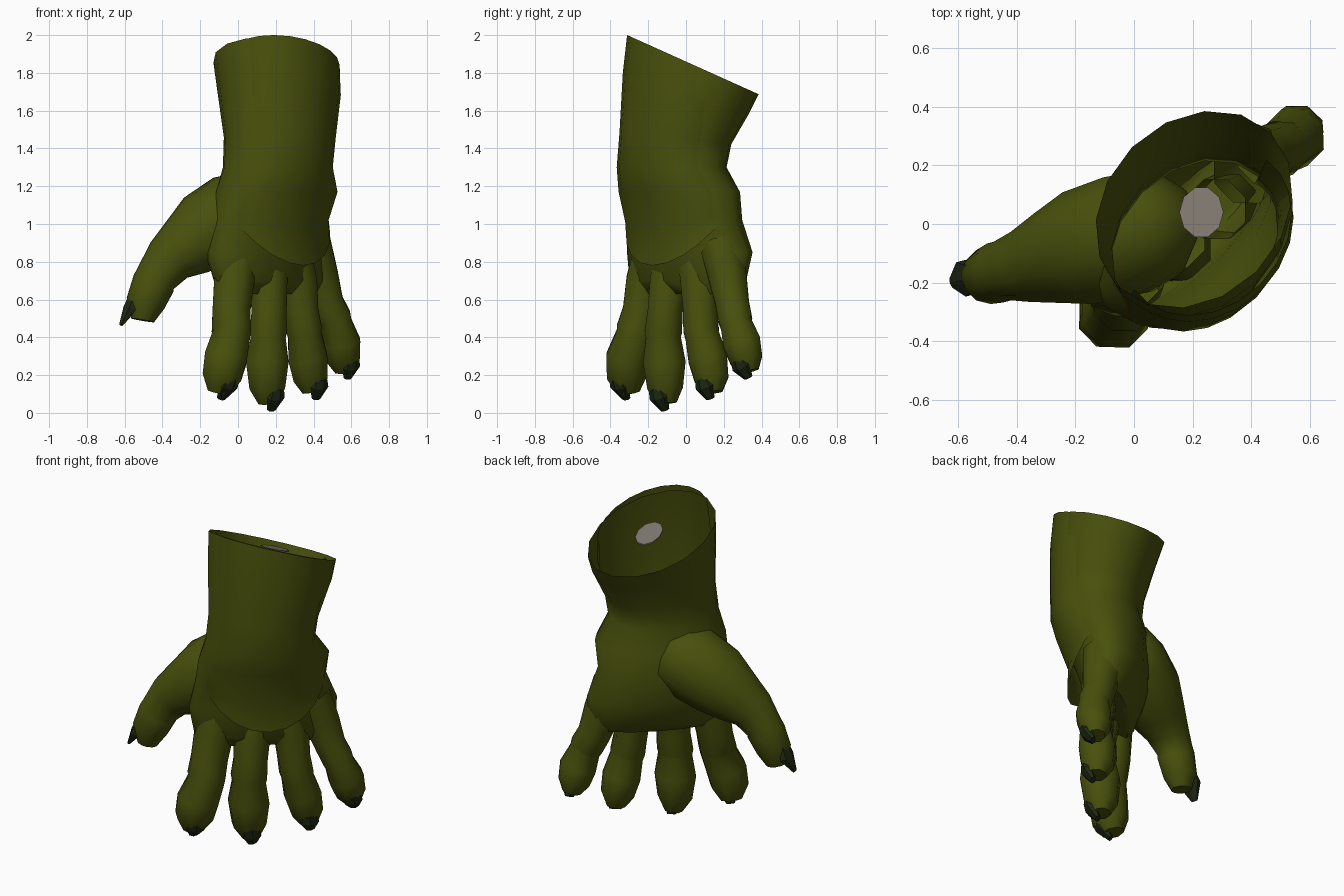
import bpy, math
from mathutils import Vector

if "Cube" in bpy.data.objects:
    bpy.data.objects.remove(bpy.data.objects["Cube"])

U = Vector((1, 1, 0)).normalized()     # across the knuckles
V = Vector((1, -1, 0)).normalized()    # out of the back of the hand


def material(name, rgb):
    m = bpy.data.materials.new(name)
    m.diffuse_color = (*rgb, 1)
    m.use_nodes = True
    m.node_tree.nodes["Principled BSDF"].inputs["Base Color"].default_value = m.diffuse_color
    return m


SKIN = material("olive_skin", (0.065, 0.080, 0.0035))
NAIL = material("dark_nail", (0.014, 0.022, 0.007))
BONE = material("grey_bone", (0.20, 0.18, 0.155))


def loft(name, rings, mat, closed=True, cap_start=False, cap_end=False, angle=55):
    """Skin a list of equal-length point rings."""
    n = len(rings[0])
    verts = [p for r in rings for p in r]
    faces = []
    for k in range(len(rings) - 1):
        for i in range(n if closed else n - 1):
            j = (i + 1) % n
            faces.append((k * n + i, k * n + j, (k + 1) * n + j, (k + 1) * n + i))
    if cap_start:
        faces.append(tuple(reversed(range(n))))
    if cap_end:
        faces.append(tuple(range((len(rings) - 1) * n, len(rings) * n)))
    me = bpy.data.meshes.new(name)
    me.from_pydata(verts, [], faces)
    me.materials.append(mat)
    ob = bpy.data.objects.new(name, me)
    bpy.context.collection.objects.link(ob)
    bpy.ops.object.select_all(action='DESELECT')
    ob.select_set(True)
    bpy.context.view_layer.objects.active = ob
    bpy.ops.object.mode_set(mode='EDIT')
    bpy.ops.mesh.select_all(action='SELECT')
    bpy.ops.mesh.normals_make_consistent(inside=False)
    bpy.ops.object.mode_set(mode='OBJECT')
    bpy.ops.object.shade_smooth_by_angle(angle=math.radians(angle))
    return ob


def tube(name, path, normal, mat, sides=8, flat=1.0, start=False, angle=55):
    """Loft round sections (x, y, z, radius) along a path."""
    pts = [Vector(p[:3]) for p in path]
    rings = []
    for k, p in enumerate(pts):
        t = (pts[min(k + 1, len(pts) - 1)] - pts[max(k - 1, 0)]).normalized()
        nn = (normal - t * normal.dot(t)).normalized()
        b = t.cross(nn)
        rings.append([p + path[k][3] * (b * math.cos(a) + nn * flat * math.sin(a))
                      for a in ((i + 0.5) * math.tau / sides for i in range(sides))])
    return loft(name, rings, mat, True, start, True, angle)


# Wrist and palm sections: height, centre x, centre y, half width, half depth, rim tilt
BODY = [(0.63, 0.19, 0.02, 0.36, 0.10, 0),
        (0.70, 0.18, 0.01, 0.41, 0.15, 0),
        (0.85, 0.16, 0.02, 0.43, 0.19, 0),
        (1.02, 0.165, -0.01, 0.38, 0.22, 0),
        (1.17, 0.20, -0.03, 0.38, 0.25, 0),
        (1.30, 0.205, -0.07, 0.32, 0.25, 0),
        (1.45, 0.215, -0.05, 0.32, 0.26, 0.25),
        (1.70, 0.215, 0.01, 0.36, 0.29, 0.75),
        (1.86, 0.205, 0.05, 0.37, 0.30, 1.0)]


def section(row, angles, grow=lambda a: 0.0):
    z, cx, cy, ru, rv, tilt = row
    out = []
    for a in angles:
        p = Vector((cx, cy, z))
        p += U * (ru + grow(a)) * math.cos(a) + V * (rv + grow(a)) * math.sin(a)
        p.z -= 0.45 * tilt * p.y
        out.append(p)
    return out


N = 16
full = [i * math.tau / N for i in range(N)]
loft("palm_and_wrist", [section(r, full) for r in BODY], SKIN, True, True)

# Overlapping forearm sheet over the back of the hand, with a rounded lower end
fan = [math.radians(d) for d in range(0, 181, 15)]


def lift(a):
    return 0.045 * math.sin(a) - 0.02


SHEET = BODY[4:7] + [(1.69, 0.22, -0.01, 0.345, 0.28, 0.75),
                     (1.86, 0.225, 0.0, 0.335, 0.265, 1.0)]
edge, mid = [], []
for p, q, a in zip(section((0.94, 0.185, -0.015, 0.37, 0.205, 0), fan, lift),
                   section(BODY[3], fan, lift), fan):
    s = math.sin(a)
    p.z += 0.12 - 0.28 * s ** 1.5
    q.z += 0.09 - 0.14 * s
    edge.append(p)
    mid.append(q)
loft("forearm_sheet", [edge, mid] + [section(r, fan, lift) for r in SHEET], SKIN, False)

# Fingers: sections, then the claw-like nail
FINGERS = {
    "index": [(0.0, -0.17, 0.88, .11), (-.02, -.21, .70, .115), (-.035, -.235, .54, .108),
              (-.035, -.265, .44, .112), (-.035, -.27, .41, .108), (-.065, -.31, .29, .122),
              (-.085, -.315, .19, .112), (-.10, -.305, .11, .065)],
    "middle": [(.14, -.05, .88, .11), (.16, -.09, .70, .11), (.165, -.11, .54, .10),
               (.16, -.12, .43, .107), (.16, -.12, .40, .10), (.155, -.115, .27, .122),
               (.155, -.11, .13, .102), (.16, -.10, .05, .055)],
    "ring": [(.28, .05, .88, .11), (.32, .07, .70, .108), (.335, .075, .54, .098),
             (.35, .08, .44, .102), (.355, .085, .41, .097), (.37, .115, .29, .112),
             (.385, .135, .18, .098), (.395, .14, .11, .057)],
    "little": [(.38, .18, .90, .12), (.43, .22, .72, .11), (.47, .245, .58, .096),
               (.51, .26, .50, .097), (.52, .265, .47, .09), (.548, .295, .37, .108),
               (.558, .32, .28, .093), (.565, .335, .22, .055)]}
for name, path in FINGERS.items():
    tube(name + "_finger", path, V, SKIN)
    a, b = Vector(path[-2][:3]), Vector(path[-1][:3])
    d = (b - a).normalized()
    r = path[-2][3]
    claw = [(*(a + V * r * 0.72), 0.045),
            (*(a.lerp(b, 0.6) + V * r * 0.56), 0.06),
            (*(b + V * r * 0.20 + d * 0.035), 0.028)]
    tube(name + "_nail", claw, V, NAIL, 6, 0.6, True, 25)

# Thumb with a fleshy base blending into the palm, and its nail
OUT = Vector((-0.9, -0.25, 0.3))
tube("thumb", [(.19, .03, 1.12, .09), (.10, .01, 1.10, .19), (-.02, -.035, 1.05, .215),
               (-.16, -.075, .965, .205), (-.27, -.11, .88, .165), (-.365, -.14, .81, .128),
               (-.435, -.155, .715, .105), (-.447, -.16, .685, .108), (-.49, -.175, .58, .098),
               (-.505, -.18, .49, .058)], OUT, SKIN, 12, 1.06, True)
tube("thumb_nail", [(-.55, -.18, .625, .05), (-.575, -.185, .55, .07), (-.62, -.20, .465, .02)],
     OUT, NAIL, 6, 0.5, True, 25)

# Bone end inside the open wrist
disc = []
for i in range(10):
    a = i * math.tau / 10
    x, y = 0.075 * math.cos(a), 0.088 * math.sin(a)
    disc.append(Vector((0.23 + x, 0.04 + y, 1.83 - 0.4 * y)))
loft("bone_end", [disc, [p - Vector((0, 0, 0.008)) for p in disc]], BONE, True, True, True, 30)
